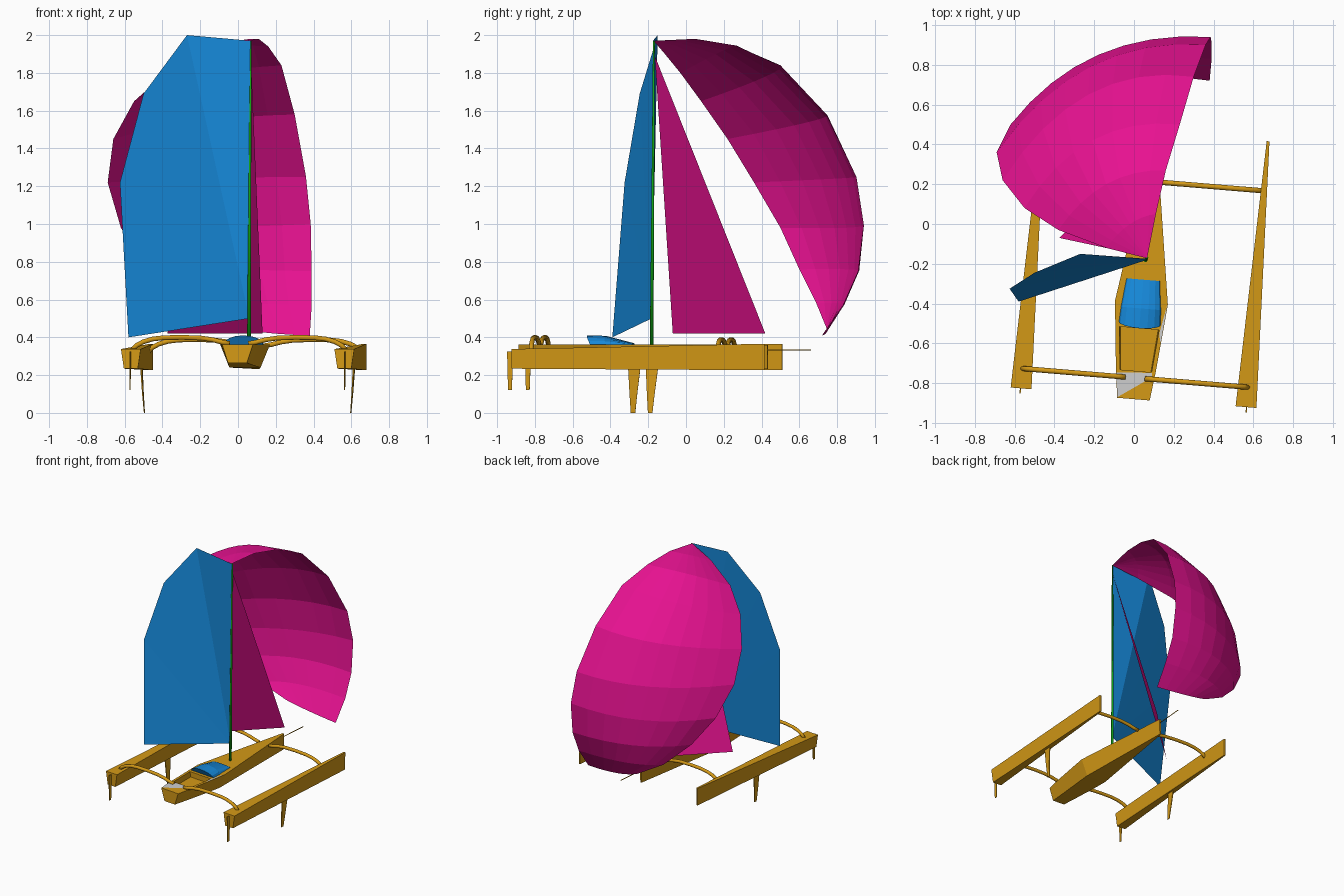
import bpy, math
from mathutils import Vector, Matrix

if "Cube" in bpy.data.objects:
    bpy.data.objects.remove(bpy.data.objects["Cube"])


def material(name, rgb):
    m = bpy.data.materials.new(name)
    m.diffuse_color = (*rgb, 1)
    m.use_nodes = True
    m.node_tree.nodes["Principled BSDF"].inputs["Base Color"].default_value = m.diffuse_color
    return m


ORANGE = material("hull_orange", (0.66, 0.32, 0.008))
GREEN = material("deck_green", (0.005, 0.38, 0.007))
BLUE = material("sail_blue", (0.008, 0.25, 0.70))
PINK = material("sail_magenta", (0.82, 0.006, 0.29))
GREY = material("deck_grey", (0.62, 0.62, 0.62))

# The boat is built along +y, then turned a little about z
BOAT = Matrix.Rotation(math.radians(-4.75), 4, 'Z') @ Matrix.Translation((0.07, 0, 0))
WORLD = Matrix.Identity(4)


def build(name, verts, faces, mats, frame=BOAT, rule=None, smooth=False):
    me = bpy.data.meshes.new(name)
    me.from_pydata([frame @ Vector(v) for v in verts], [], faces)
    for m in mats:
        me.materials.append(m)
    me.validate()
    me.update()
    for p in me.polygons:
        p.use_smooth = smooth
        if rule:
            p.material_index = rule(p)
    ob = bpy.data.objects.new(name, me)
    bpy.context.collection.objects.link(ob)
    return ob


def loft(rows, closed=True, caps=True):
    """Skin equal-length rows of points."""
    n = len(rows[0])
    verts = [p for r in rows for p in r]
    faces = []
    for i in range(len(rows) - 1):
        for j in range(n if closed else n - 1):
            k = (j + 1) % n
            faces.append((i * n + j, i * n + k, (i + 1) * n + k, (i + 1) * n + j))
    if caps:
        faces += [tuple(range(n))[::-1], tuple(range((len(rows) - 1) * n, len(rows) * n))]
    return verts, faces


def tube(name, path, radii, mat, frame=BOAT, sides=10):
    pts = [Vector(p) for p in path]
    rows = []
    for i, p in enumerate(pts):
        d = pts[min(i + 1, len(pts) - 1)] - pts[max(i - 1, 0)]
        q = d.to_track_quat('Z', 'Y')
        r = radii[0] + (radii[1] - radii[0]) * i / (len(pts) - 1)
        rows.append([p + q @ Vector((r * math.cos(a), r * math.sin(a), 0))
                     for a in (2 * math.pi * k / sides for k in range(sides))])
    v, f = loft(rows)
    return build(name, v, f, [mat], frame, smooth=True)


def deck_rule(p):
    return 1 if p.normal.z > 0.8 and p.center.z > 0.33 else 0


# Main hull: (y, top half width, deck inner half width, bottom half width, top, bottom)
stations = [(-0.877, 0.082, 0.06, 0.05, 0.363, 0.265),
            (-0.735, 0.100, 0.08, 0.06, 0.363, 0.256),
            (-0.52, 0.121, 0.10, 0.075, 0.363, 0.245),
            (-0.39, 0.133, 0.09, 0.082, 0.363, 0.24),
            (0.44, 0.008, 0.003, 0.005, 0.36, 0.232)]
rows = [[(-b, y, z0), (b, y, z0), (t, y, z1), (i, y, z1), (-i, y, z1), (-t, y, z1)]
        for y, t, i, b, z1, z0 in stations]
v, f = loft(rows)
f.remove((9, 10, 16, 15))                       # cockpit opening
v += [(v[k][0] * 0.95, v[k][1], 0.32) for k in (9, 10, 16, 15)]
rim, floor = (9, 10, 16, 15), (30, 31, 32, 33)
f.append(floor[::-1])
f += [(rim[k], rim[(k + 1) % 4], floor[(k + 1) % 4], floor[k]) for k in range(4)]
build("main_hull", v, f, [ORANGE, GREEN], rule=deck_rule)

# Grey deck patches
build("stern_deck_patch", [(-0.08, -0.873, 0.365), (0.084, -0.76, 0.365),
                           (0.083, -0.738, 0.365), (-0.097, -0.75, 0.365)], [(0, 1, 2, 3)], [GREY])
build("side_deck_patch", [(0.102, -0.54, 0.365), (0.113, -0.59, 0.365), (0.13, -0.39, 0.365)],
      [(0, 1, 2)], [GREY])

# Rounded cabin top
rows = []
for y, lean, w, h in [(-0.495, 0.025, 0.105, 0.048), (-0.42, 0, 0.101, 0.046), (-0.275, 0, 0.085, 0.008)]:
    arc = [math.pi * k / 8 for k in range(9)]
    rows.append([(w * math.cos(a), y - lean * math.sin(a), 0.362 + h * math.sin(a)) for a in arc])
v, f = loft(rows)
build("cabin", v, f, [BLUE])

# Bowsprit
tube("bowsprit", [(0, 0.42, 0.333), (0, 0.67, 0.333)], (0.003, 0.003), ORANGE, sides=6)

# Crossbeam arch, as (x, z)
arch = [(0.05, 0.367), (0.09, 0.374), (0.14, 0.387), (0.20, 0.396), (0.30, 0.400), (0.40, 0.398),
        (0.46, 0.391), (0.51, 0.376), (0.545, 0.357), (0.57, 0.33)]

for side, label in ((-1, "left"), (1, "right")):
    # Float
    rows = []
    for y, t, b, z1, z0 in [(-0.87, 0.0525, 0.037, 0.338, 0.234), (0.47, 0.007, 0.006, 0.366, 0.226)]:
        cx = side * 0.567
        rows.append([(cx - b, y, z0), (cx + b, y, z0), (cx + t, y, z1), (cx - t, y, z1)])
    v, f = loft(rows)
    build(label + "_float", v, f, [ORANGE, GREEN], rule=deck_rule)

    # Crossbeams
    for pos, y, dz in (("front", 0.22, -0.012), ("rear", -0.77, 0.0)):
        tube(f"{label}_{pos}_crossbeam", [(side * x, y, z + dz) for x, z in arch], (0.013, 0.013), ORANGE)

    # Daggerboard and rudder: (x, y back, y front, z, half thickness)
    for part, levels in (
            ("daggerboard", [(0.548, -0.242, -0.218, 0.0, 0.002), (0.556, -0.248, -0.207, 0.1, 0.003),
                             (0.565, -0.255, -0.188, 0.25, 0.004)]),
            ("rudder", [(0.57, -0.892, -0.872, 0.12, 0.002), (0.57, -0.895, -0.868, 0.23, 0.003),
                        (0.57, -0.897, -0.868, 0.325, 0.003)])):
        rows = [[(side * x - t, y0, z), (side * x + t, y0, z), (side * x + t, y1, z), (side * x - t, y1, z)]
                for x, y0, y1, z, t in levels]
        v, f = loft(rows)
        build(f"{label}_{part}", v, f, [ORANGE])

# Mast
tube("mast", [(0.058, -0.182, 0.36), (0.062, -0.176, 1.1), (0.067, -0.17, 1.97)],
     (0.010, 0.005), GREEN, WORLD)

# Mainsail, a fan from its tack
main = [(0.06, -0.182, 0.50), (-0.58, -0.39, 0.40), (-0.625, -0.325, 1.22),
        (-0.50, -0.245, 1.69), (-0.27, -0.15, 2.0), (0.067, -0.175, 1.97)]
build("mainsail", main, [(0, k + 1, k) for k in range(1, 5)], [BLUE], WORLD)

# Jib
build("jib", [(0.068, -0.165, 1.89), (-0.375, -0.07, 0.42), (0.13, 0.42, 0.42)],
      [(0, 1, 2)], [PINK], WORLD)

# Spinnaker: rows of luff, belly and leech points, curved through all three
sail = [((0.066, -0.17, 1.97), (0.065, -0.171, 1.97), (0.064, -0.172, 1.97)),
        ((0.11, 0.05, 1.98), (-0.02, 0.0, 1.965), (-0.14, -0.12, 1.91)),
        ((0.16, 0.27, 1.94), (-0.14, 0.20, 1.92), (-0.38, -0.03, 1.80)),
        ((0.23, 0.50, 1.84), (-0.21, 0.42, 1.78), (-0.55, 0.08, 1.65)),
        ((0.30, 0.74, 1.58), (-0.23, 0.65, 1.54), (-0.66, 0.22, 1.45)),
        ((0.36, 0.90, 1.25), (-0.22, 0.79, 1.24), (-0.69, 0.36, 1.22)),
        ((0.385, 0.94, 1.00), (-0.18, 0.85, 0.98), (-0.62, 0.50, 0.98)),
        ((0.39, 0.91, 0.75), (-0.12, 0.86, 0.76), (-0.47, 0.60, 0.76)),
        ((0.39, 0.83, 0.57), (-0.03, 0.82, 0.58), (-0.28, 0.69, 0.58)),
        ((0.38, 0.72, 0.41), (0.10, 0.745, 0.43), (-0.08, 0.735, 0.47))]
rows = []
for a, b, c in sail:
    a, b, c = Vector(a), Vector(b), Vector(c)
    rows.append([a * (2 * t - 1) * (t - 1) + b * 4 * t * (1 - t) + c * t * (2 * t - 1)
                 for t in (k / 8 for k in range(9))])
v, f = loft(rows, closed=False, caps=False)
build("spinnaker", v, f, [PINK], WORLD)
